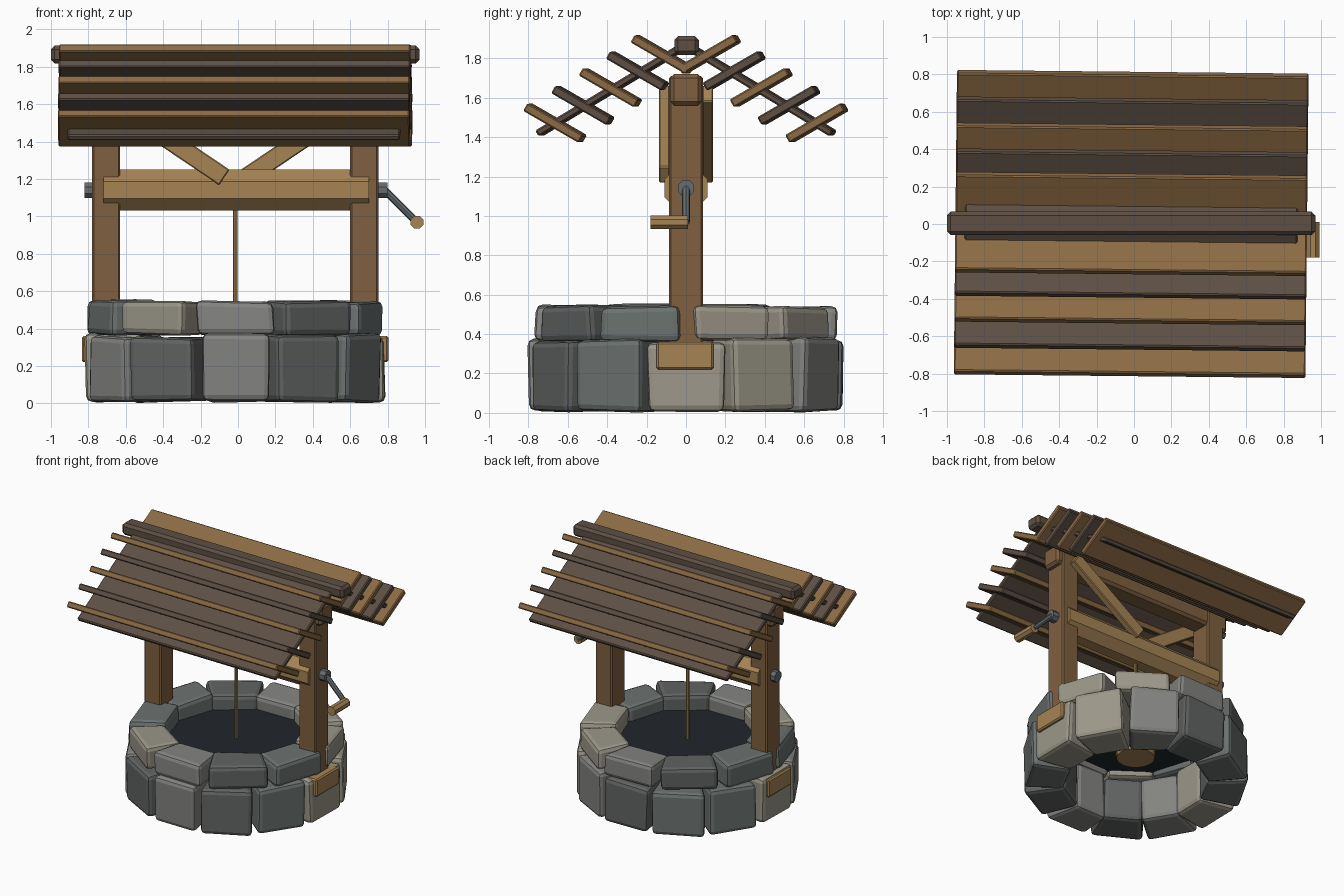
import bpy, bmesh, random
from math import radians, pi, cos, sin
from mathutils import Matrix, Vector

if "Cube" in bpy.data.objects:
    bpy.data.objects.remove(bpy.data.objects["Cube"])

random.seed(4)
CX = -0.015  # centre line of the well


def material(name, rgb):
    m = bpy.data.materials.new(name)
    m.diffuse_color = (*rgb, 1)
    m.use_nodes = True
    m.node_tree.nodes["Principled BSDF"].inputs["Base Color"].default_value = m.diffuse_color
    return m


TAN = material("light_wood", (0.38, 0.23, 0.09))
ROOF = material("roof_wood", (0.26, 0.145, 0.058))
POST = material("post_wood", (0.21, 0.115, 0.05))
DARK = material("dark_wood", (0.11, 0.078, 0.057))
METAL = material("metal", (0.13, 0.15, 0.16))
WATER = material("water", (0.015, 0.02, 0.024))
STONES = [material("stone_grey", (0.23, 0.23, 0.22)),
          material("stone_warm", (0.33, 0.31, 0.25)),
          material("stone_cool", (0.15, 0.17, 0.165)),
          material("stone_dark", (0.12, 0.125, 0.125))]


def finish(name, bm, mat, matrix=Matrix()):
    bmesh.ops.recalc_face_normals(bm, faces=bm.faces)
    me = bpy.data.meshes.new(name)
    bm.to_mesh(me)
    bm.free()
    me.transform(matrix)
    me.materials.append(mat)
    ob = bpy.data.objects.new(name, me)
    bpy.context.collection.objects.link(ob)
    return ob


def box(name, size, loc, mat, rot=Matrix(), bevel=0.01, segs=1, taper=1.0, jitter=0.0, pre=Matrix()):
    """Bevelled box; taper narrows the -x end."""
    bm = bmesh.new()
    bmesh.ops.create_cube(bm, size=1)
    for v in bm.verts:
        k = taper if v.co.x < 0 else 1
        v.co = Vector((v.co.x * size[0], v.co.y * size[1] * k, v.co.z * size[2]))
        v.co += Vector([random.uniform(-jitter, jitter) for _ in range(3)])
    bmesh.ops.bevel(bm, geom=bm.edges[:], offset=bevel, segments=segs, profile=0.5,
                    affect='EDGES', clamp_overlap=True)
    return finish(name, bm, mat, pre @ Matrix.Translation(loc) @ rot)


def rod(name, a, b, r, mat, sides=8, r2=None, turn=0.0):
    """Cylinder or cone between two points."""
    a, b = Vector(a), Vector(b)
    bm = bmesh.new()
    bmesh.ops.create_cone(bm, cap_ends=True, segments=sides, radius1=r,
                          radius2=r if r2 is None else r2, depth=(b - a).length)
    q = (b - a).to_track_quat('Z', 'Y').to_matrix().to_4x4()
    return finish(name, bm, mat, Matrix.Translation((a + b) / 2) @ q @ Matrix.Rotation(turn, 4, 'Z'))


def stone_ring(name, count, r_in, r_out, width, z0, z1, taper, z_vary):
    for i in range(count):
        a = -pi / 2 + 2 * pi * i / count
        top = z1 - random.uniform(0, z_vary)
        r = (r_in + r_out) / 2
        box(f"{name}_{i + 1}", (r_out - r_in, width * random.uniform(0.95, 1.04), top - z0),
            (CX + r * cos(a), r * sin(a), (top + z0) / 2), STONES[(i * 3 + i // 4) % 4],
            Matrix.Rotation(a, 4, 'Z'), bevel=0.032, segs=2, taper=taper, jitter=0.008)


# Stone wall: twelve tall stones below, ten rim stones above
stone_ring("wall_stone", 12, 0.50, 0.80, 0.385, 0.008, 0.39, 0.74, 0.04)
stone_ring("rim_stone", 10, 0.49, 0.765, 0.42, 0.365, 0.55, 0.80, 0.015)

# Water, rope and sunken bucket
rod("water", (CX, 0, 0.41), (CX, 0, 0.425), 0.54, WATER, 32)
rod("rope", (CX, 0, 0.36), (CX, 0, 1.10), 0.013, TAN)
rod("bucket", (CX, 0, 0.24), (CX, 0, 0.40), 0.14, TAN, 16, 0.15)

# Posts with foot blocks, and the beam joining their tops
for side, s in (("left", -1), ("right", 1)):
    box(side + "_post", (0.15, 0.172, 1.46), (CX + 0.69 * s, 0, 0.98), POST)
    box(side + "_post_foot", (0.22, 0.29, 0.14), (CX + 0.71 * s, -0.005, 0.29), TAN)
box("top_beam", (1.62, 0.16, 0.16), (CX, 0, 1.64), POST, bevel=0.02)

# Diagonal braces, one in front and one behind
for side, s in (("front", -1), ("back", 1)):
    box(side + "_brace", (0.74, 0.055, 0.10), (CX + 0.365 * s, 0.11 * s, 1.415), TAN,
        Matrix.Rotation(radians(-34 * s), 4, 'Y'), bevel=0.006)

# Winding drum, metal spindle and crank
rod("winding_drum", (-0.72, 0, 1.14), (0.70, 0, 1.14), 0.119, TAN, 8, turn=pi / 8)
rod("spindle", (-0.82, 0, 1.14), (0.80, 0, 1.14), 0.045, METAL, 8, turn=pi / 8)
rod("crank_arm", (0.785, 0, 1.14), (0.957, 0, 0.968), 0.02, METAL)
rod("crank_handle", (0.957, 0.01, 0.968), (0.957, -0.18, 0.968), 0.037, TAN, 8, turn=pi / 8)

# Roof: one sloping panel per side carrying five tilted slats
YAW = Matrix.Rotation(radians(-0.6), 4, 'Z')
SLATS = [(0.12, 1.82), (0.245, 1.737), (0.383, 1.652), (0.523, 1.562), (0.665, 1.472)]
for side, s in (("front", -1), ("back", 1)):
    box(side + "_roof_panel", (1.78, 0.83, 0.035), (CX, 0.392 * s, 1.632), DARK,
        Matrix.Rotation(radians(-31 * s), 4, 'X'), bevel=0.008, pre=YAW)
    for i, (y, z) in enumerate(SLATS):
        box(f"{side}_roof_slat_{i + 1}", (1.88, 0.325, 0.046), (CX, y * s, z), DARK if i % 2 else ROOF,
            Matrix.Rotation(radians(30 * s), 4, 'X'), bevel=0.007, pre=YAW)
box("ridge_beam", (1.97, 0.125, 0.095), (CX, 0.003, 1.865), DARK, bevel=0.02)
